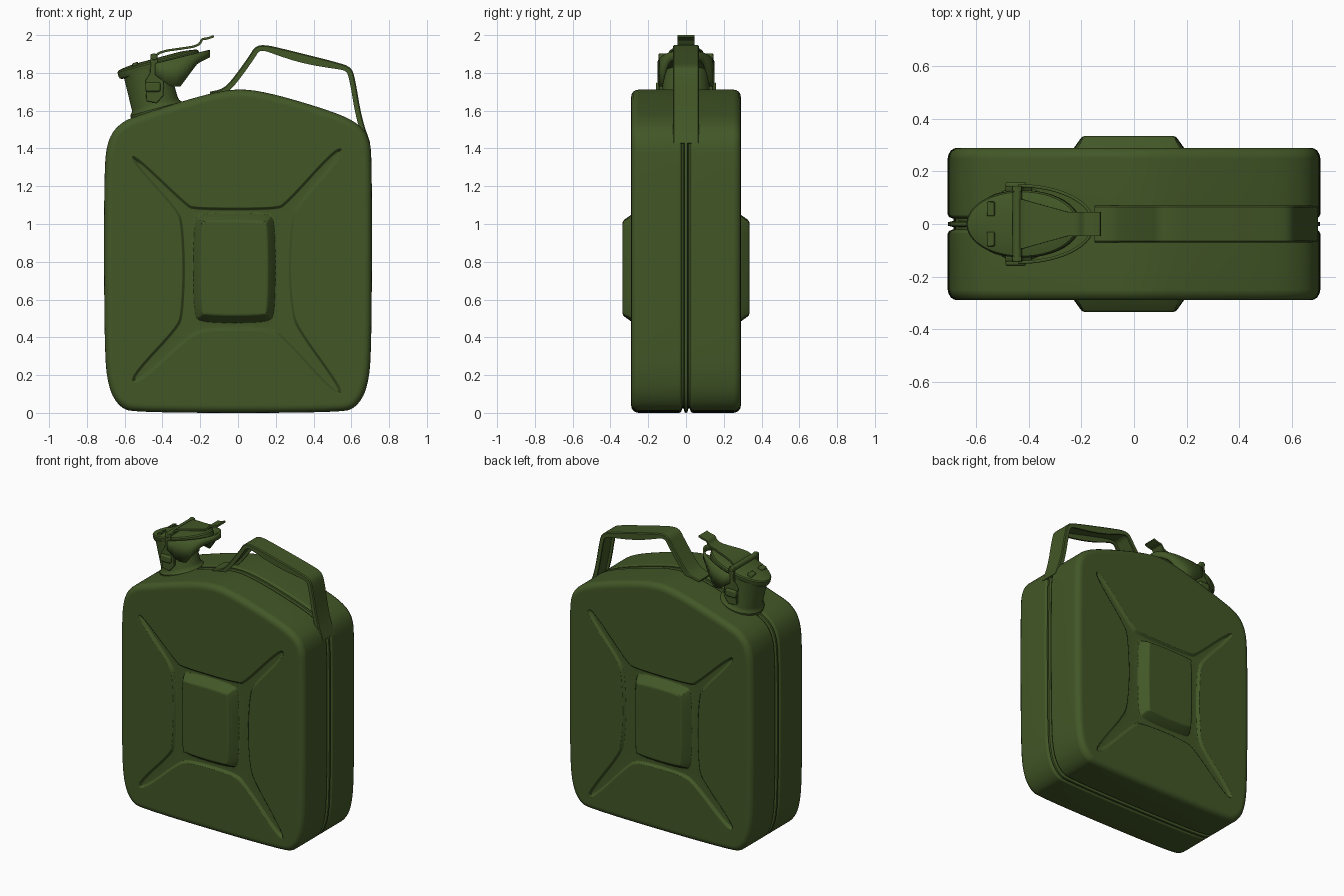
import bpy, bmesh, math

if "Cube" in bpy.data.objects:
    bpy.data.objects.remove(bpy.data.objects["Cube"])

green = bpy.data.materials.new("olive_green")
green.diffuse_color = (0.055, 0.095, 0.02, 1)
green.use_nodes = True
green.node_tree.nodes["Principled BSDF"].inputs["Base Color"].default_value = green.diffuse_color


def finish(name, bm, angle=35):
    bmesh.ops.recalc_face_normals(bm, faces=bm.faces)
    me = bpy.data.meshes.new(name)
    bm.to_mesh(me)
    bm.free()
    me.materials.append(green)
    ob = bpy.data.objects.new(name, me)
    bpy.context.collection.objects.link(ob)
    bpy.ops.object.select_all(action='DESELECT')
    ob.select_set(True)
    bpy.context.view_layer.objects.active = ob
    bpy.ops.object.shade_smooth_by_angle(angle=math.radians(angle))
    return ob


def smooth(pts, times=2, closed=True):
    """Corner cutting; closed outlines come out counter-clockwise."""
    for _ in range(times):
        out = []
        n = len(pts)
        for i in range(n if closed else n - 1):
            (ax, az), (bx, bz) = pts[i], pts[(i + 1) % n]
            out += [(ax * .75 + bx * .25, az * .75 + bz * .25), (ax * .25 + bx * .75, az * .25 + bz * .75)]
        pts = out if closed else [pts[0]] + out + [pts[-1]]
    if closed and sum(a[0] * b[1] - b[0] * a[1] for a, b in zip(pts, pts[1:] + pts[:1])) < 0:
        pts.reverse()
    return pts


def normals(pts, closed=True):
    """Left-hand unit normals of a 2D polyline."""
    n, out = len(pts), []
    for i in range(n):
        a = pts[i - 1] if closed or i else pts[0]
        b = pts[(i + 1) % n] if closed or i < n - 1 else pts[-1]
        dx, dz = b[0] - a[0], b[1] - a[1]
        d = math.hypot(dx, dz) or 1
        out.append((-dz / d, dx / d))
    return out


def inset_ring(bm, pts, d, y):
    return [bm.verts.new((p[0] + n[0] * d, y, p[1] + n[1] * d)) for p, n in zip(pts, normals(pts))]


def bridge(bm, rings):
    for a, b in zip(rings, rings[1:]):
        for i in range(len(a)):
            j = (i + 1) % len(a)
            bm.faces.new((a[i], a[j], b[j], b[i]))


def loft(name, rings, angle=35):
    bm = bmesh.new()
    rings = [[bm.verts.new(p) for p in r] for r in rings]
    bridge(bm, rings)
    bm.faces.new(rings[0])
    bm.faces.new(rings[-1])
    return finish(name, bm, angle)


def sweep(name, path, section):
    """Sweep a (y, normal) section along a path in the xz plane."""
    path = smooth(path, 2, False)
    return loft(name, [[(x + nx * h, y, z + nz * h) for y, h in section(x)]
                       for (x, z), (nx, nz) in zip(path, normals(path, False))])


def prism(name, pts, y0, y1, bevel=0.004):
    ob = loft(name, [[(x, y, z) for x, z in pts] for y in (y0, y1)])
    m = ob.modifiers.new("bevel", 'BEVEL')
    m.width, m.segments = bevel, 2
    return ob


TILT = math.radians(15)


def tilted_ring(cx, cz, h, rx, ry, n=48):
    c, s = math.cos(TILT), math.sin(TILT)
    return [(cx - s * h + c * rx * math.cos(2 * math.pi * i / n), ry * math.sin(2 * math.pi * i / n),
             cz + c * h + s * rx * math.cos(2 * math.pi * i / n)) for i in range(n)]


# Body: half shell with seam groove, rounded rim, X recess and raised pad, mirrored
profile = smooth([(-.54, 0), (.54, 0), (.63, .03), (.69, .14), (.708, .36), (.71, 1.34), (.695, 1.46),
                  (.64, 1.53), (.52, 1.59), (.19, 1.69), (0, 1.72), (-.19, 1.682), (-.50, 1.585),
                  (-.62, 1.54), (-.69, 1.45), (-.71, 1.28), (-.708, .36), (-.69, .14), (-.63, .03)], 3)
recess = smooth([(-.57, 1.37), (-.505, 1.33), (-.27, 1.105), (-.23, 1.085), (.20, 1.085), (.25, 1.11),
                 (.49, 1.375), (.555, 1.41), (.54, 1.345), (.325, 1.10), (.293, 1.03), (.276, .76),
                 (.293, .54), (.32, .45), (.53, .16), (.555, .09), (.49, .12), (.235, .40), (.17, .438),
                 (-.18, .438), (-.26, .40), (-.50, .175), (-.57, .155), (-.54, .225), (-.325, .455),
                 (-.302, .52), (-.29, .76), (-.302, 1.0), (-.325, 1.07), (-.54, 1.305)])
pad = smooth([(-.20, 1.055), (.16, 1.055), (.192, 1.02), (.198, .77), (.192, .52), (.16, .478),
              (-.20, .478), (-.23, .52), (-.236, .77), (-.23, 1.02)], 3)
bm = bmesh.new()
shell = [inset_ring(bm, profile, d, -y) for d, y in
         [(0, 0), (.002, .007), (.022, .012), (.022, .02), (.006, .026), (0, .036), (0, .25),
          (.003, .265), (.012, .28), (.025, .288), (.038, .29), (.046, .29)]]
dent = [inset_ring(bm, recess, d, -y) for d, y in [(-.004, .29), (0, .289), (.01, .274), (.014, .272)]]
boss = [inset_ring(bm, pad, d, -y) for d, y in
        [(-.004, .272), (0, .275), (.006, .29), (.033, .328), (.04, .333), (.05, .335)]]
for rings in (shell, dent, boss):
    bridge(bm, rings)
bm.faces.new(boss[-1])
for outer, inner in ((shell[-1], dent[0]), (dent[-1], boss[0])):
    edges = [bm.edges.get((r[i - 1], r[i])) for r in (outer, inner) for i in range(len(r))]
    bmesh.ops.triangle_fill(bm, use_beauty=True, edges=edges, normal=(0, -1, 0))
body = finish("can_body", bm, 50)
mod = body.modifiers.new("mirror", 'MIRROR')
mod.use_axis = (False, True, False)
body.modifiers.new("normals", 'WEIGHTED_NORMAL').keep_sharp = True


# Handle: bent channel strip, flanges deepest along the grip
def channel(x):
    t = min(max((x - .14) / .42, 0), 1)
    d = -.03 - .018 * math.sin(math.pi * t)
    return [(-.07, d), (-.07, -.006), (-.064, 0), (.064, 0), (.07, -.006), (.07, d),
            (.058, d), (.058, -.012), (-.058, -.012), (-.058, d)]


sweep("carry_handle", [(-.15, 1.70), (-.08, 1.715), (-.03, 1.765), (.06, 1.89), (.09, 1.94), (.14, 1.95),
                       (.25, 1.925), (.53, 1.855), (.60, 1.83), (.62, 1.77), (.655, 1.56), (.70, 1.43)], channel)

# Filler neck with welded collar
loft("filler_neck", [tilted_ring(-.425, 1.58, h, r, r) for h, r in
                     [(0, .142), (.032, .142), (.045, .13), (.06, .126), (.25, .122)]])

# Oval lid with rolled rim and shallow dome
loft("cap_lid", [tilted_ring(-.425, 1.865, h, .222 - d, .128 - d) for h, d in
                 [(-.045, .015), (-.04, .004), (-.03, 0), (-.006, 0), (.002, .006), (.006, .02), (.012, .06), (.015, .1)]])

# Yoke wrapping the back of the cap
bm = bmesh.new()
low = [(-.44, 1.79), (-.36, 1.73), (-.31, 1.725), (-.22, 1.85), (-.155, 1.885)]
prev = None
for k in range(33):
    u = math.pi * (k / 32 - .5)
    x, y = -.44 + .28 * math.cos(u), .14 * math.sin(u)
    for (ax, az), (bx, bz) in zip(low, low[1:]):
        if ax - 1e-6 <= x <= bx:
            zb = az + (bz - az) * (x - ax) / (bx - ax)
    pair = [bm.verts.new((x, y, zb)), bm.verts.new((x, y, 1.85 + .25 * (x + .44)))]
    if prev:
        bm.faces.new((prev[0], pair[0], pair[1], prev[1]))
    prev = pair
yoke = finish("cap_yoke", bm)
yoke.modifiers.new("thickness", 'SOLIDIFY').thickness = .012


# Locking lever, narrowing to an upturned thumb tab
def blade(x):
    w = .045 + .05 * min(max((-.25 - x) / .18, 0), 1)
    return [(-w, 0), (w, 0), (w, -.012), (-w, -.012)]


sweep("lock_lever", [(-.45, 1.885), (-.41, 1.92), (-.28, 1.937), (-.21, 1.95), (-.195, 1.985), (-.165, 1.987),
                     (-.13, 2.0)], blade)


# Hinge pin across the lid
def disc(cx, cz, r, n=20):
    return [(cx + r * math.cos(2 * math.pi * i / n), cz + r * math.sin(2 * math.pi * i / n)) for i in range(n)]


prism("hinge_pin", disc(-.445, 1.885, .018), -.145, .145)

# Side clasps, lugs and lid ridges on both sides
for side, s in (("front", -1), ("back", 1)):
    prism(side + "_clasp", [(-.462, 1.90), (-.428, 1.90), (-.42, 1.80), (-.39, 1.77), (-.395, 1.68), (-.43, 1.64),
                            (-.485, 1.65), (-.49, 1.76), (-.465, 1.80)], s * .122, s * .143)
    prism(side + "_lug", [(-.49, 1.70), (-.41, 1.70), (-.41, 1.75), (-.49, 1.75)], s * .135, s * .16, .01)
    prism(side + "_lid_ridge", [(-.56, 1.81), (-.53, 1.81), (-.53, 1.86), (-.56, 1.85)], s * .03, s * .085)
